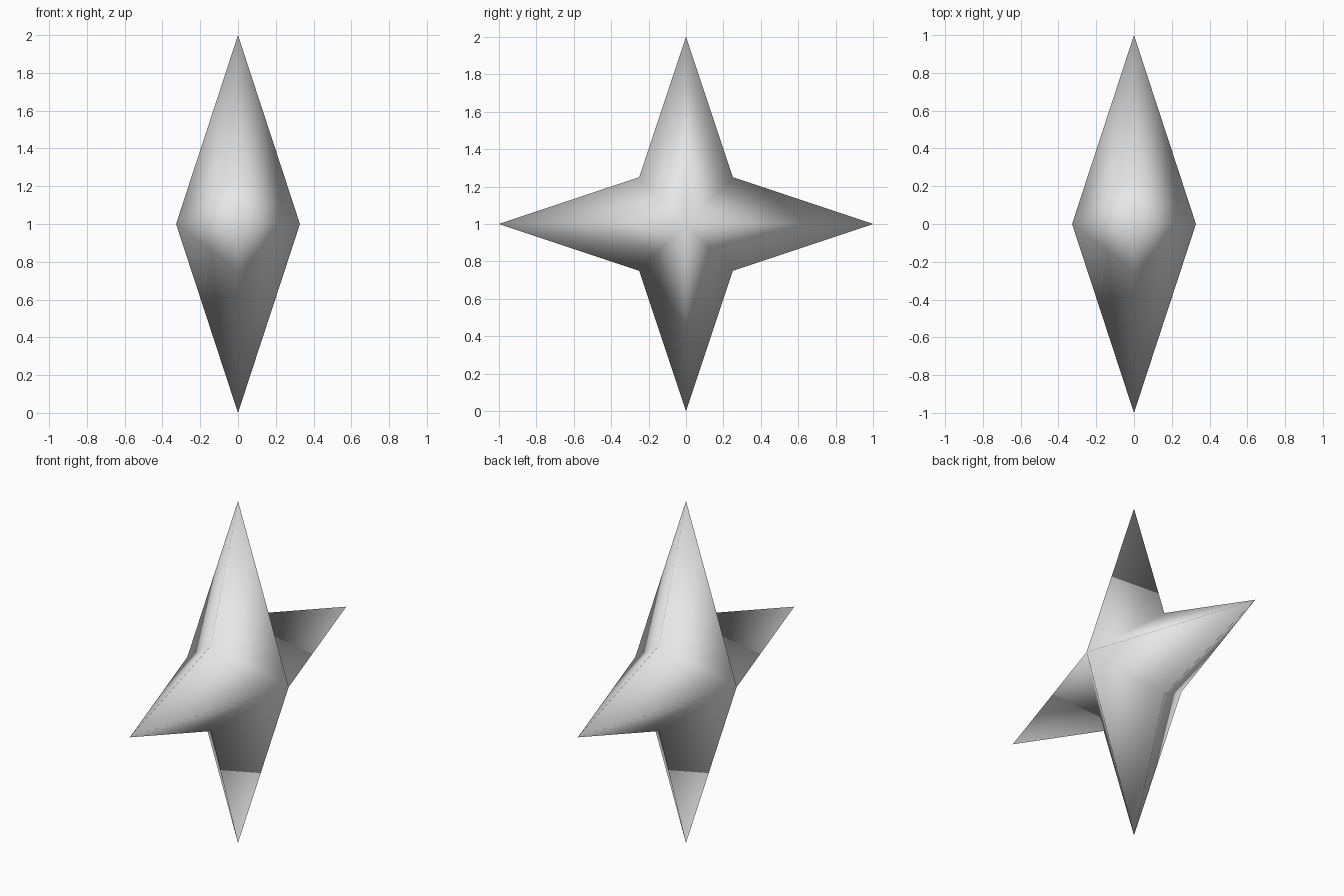
import bpy, bmesh
from math import sin, cos, pi, hypot

cube = bpy.data.objects.get("Cube")
if cube:
    bpy.data.objects.remove(cube, do_unlink=True)

TIP = 1.0                      # centre to point
NOTCH = hypot(0.25, 0.25)      # centre to inner corner
APEX = 0.328                   # half thickness at the centre
POINTS = 4

# Plain grey material
grey = bpy.data.materials.new("light grey")
grey.use_nodes = True
colour = (0.8, 0.8, 0.8, 1)
grey.diffuse_color = colour
grey.node_tree.nodes["Principled BSDF"].inputs["Base Color"].default_value = colour

# Star outline: points and notches alternate around the x axis
bm = bmesh.new()
ring = []
for i in range(2 * POINTS):
    angle = i * pi / POINTS
    radius = NOTCH if i % 2 else TIP
    ring.append(bm.verts.new((0, radius * cos(angle), 1 + radius * sin(angle))))

# Fan of facets from the outline to the apex on each side
for side in (1, -1):
    apex = bm.verts.new((side * APEX, 0, 1))
    for i, v in enumerate(ring):
        bm.faces.new((apex, v, ring[(i + 1) % len(ring)]))
bmesh.ops.recalc_face_normals(bm, faces=bm.faces)

# The facets share soft normals all over
for f in bm.faces:
    f.smooth = True

mesh = bpy.data.meshes.new("four_pointed_star")
bm.to_mesh(mesh)
bm.free()
mesh.materials.append(grey)
star = bpy.data.objects.new("four_pointed_star", mesh)
bpy.context.collection.objects.link(star)
